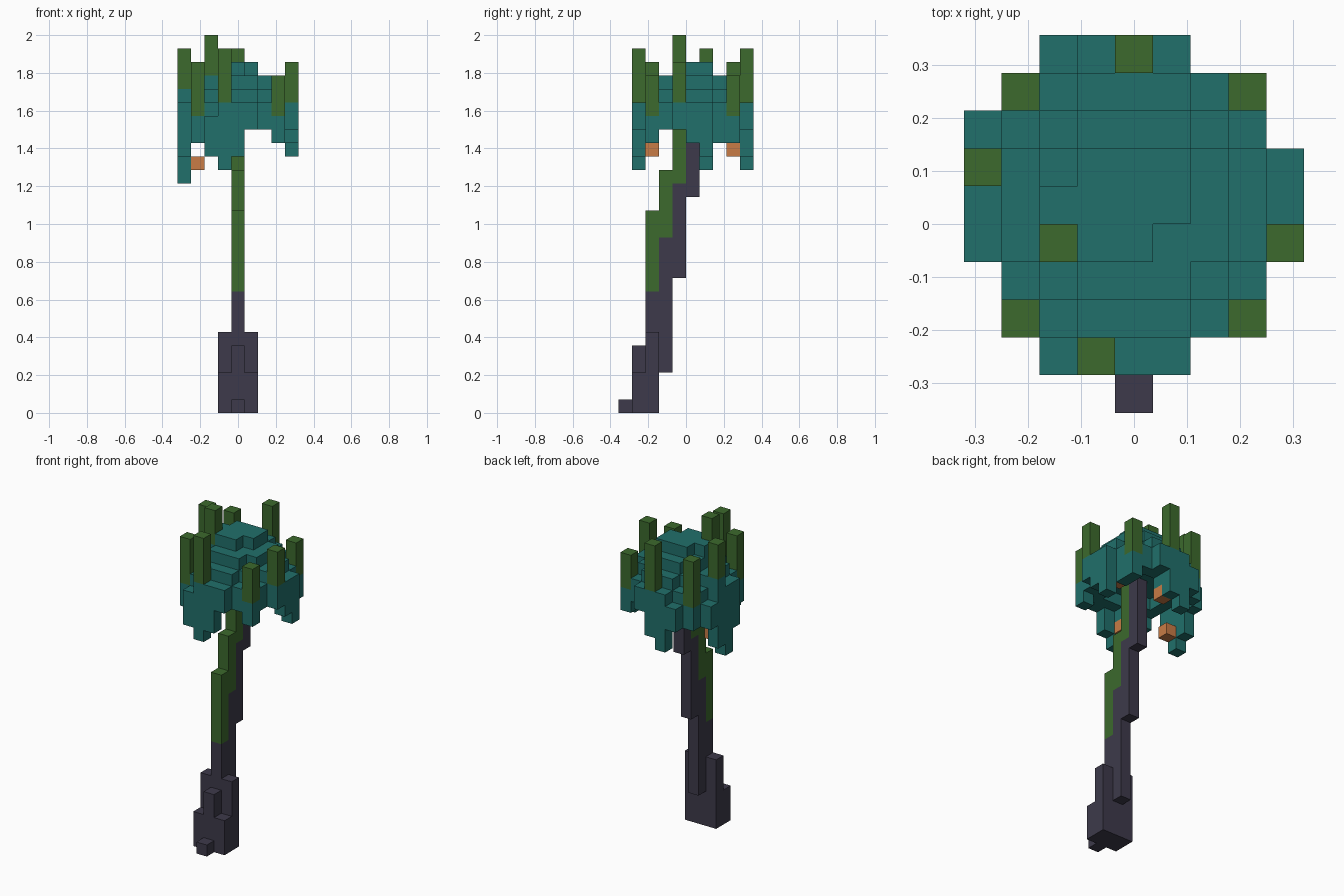
import bpy, bmesh
from mathutils import Vector
from math import radians

cube = bpy.data.objects.get("Cube")
if cube:
    bpy.data.objects.remove(cube, do_unlink=True)

UNIT = 2 / 28                      # edge of one block
ORIGIN = Vector((-4.5, -5, 0))     # grid corner, in blocks


def material(name, rgb):
    m = bpy.data.materials.new(name)
    m.use_nodes = True
    color = (*rgb, 1)
    m.diffuse_color = color
    m.node_tree.nodes["Principled BSDF"].inputs["Base Color"].default_value = color
    return m


def column(x, y, bottom, top):
    """Block cells stacked from bottom up to top."""
    return {(x, y, z) for z in range(bottom, top)}


def blocks(name, cells, mat):
    """Mesh the outer skin of a set of block cells."""
    bm = bmesh.new()
    for cell in sorted(cells):
        for axis in range(3):
            for side in (0, 1):
                near = list(cell)
                near[axis] += 2 * side - 1
                if tuple(near) in cells:
                    continue
                u, v = (axis + 1) % 3, (axis + 2) % 3
                ring = []
                for a, b in ((0, 0), (1, 0), (1, 1), (0, 1)):
                    p = Vector(cell)
                    p[axis] += side
                    p[u] += a
                    p[v] += b
                    ring.append(bm.verts.new((p + ORIGIN) * UNIT))
                bm.faces.new(ring if side else ring[::-1])
    bmesh.ops.remove_doubles(bm, verts=bm.verts, dist=UNIT / 100)
    bmesh.ops.dissolve_limit(bm, angle_limit=radians(1), verts=bm.verts, edges=bm.edges)
    mesh = bpy.data.meshes.new(name)
    bm.to_mesh(mesh)
    bm.free()
    mesh.materials.append(mat)
    obj = bpy.data.objects.new(name, mesh)
    bpy.context.collection.objects.link(obj)
    return obj


bark = material("dark bark", (0.047, 0.042, 0.069))
moss = material("moss green", (0.045, 0.144, 0.026))
leaf = material("teal leaf", (0.015, 0.162, 0.147))
fruit = material("orange fruit", (0.578, 0.202, 0.061))

# Root flare: stepped blocks around the foot of the trunk
root = column(4, 0, 0, 1) | column(4, 1, 0, 5)
for x in (3, 5):
    root |= column(x, 1, 0, 3) | column(x, 2, 0, 6)

# Leaning trunk: each column steps further back
trunk = column(4, 2, 0, 9) | column(4, 3, 3, 13) | column(4, 4, 10, 17) | column(4, 5, 16, 23)
blocks("trunk", root | trunk, bark)

# Moss on the front of the trunk
blocks("trunk_moss", column(4, 2, 9, 15) | column(4, 3, 13, 18) | column(4, 4, 17, 22), moss)

# Canopy: round stepped dome, hollow beneath, with hanging fringe
rows = {1: (2, 5), 2: (1, 7), 3: (1, 7), 4: (0, 8), 5: (0, 8),
        6: (0, 8), 7: (0, 7), 8: (1, 7), 9: (2, 5)}
crown = {(3, 6), (4, 6), (5, 6), (2, 5), (3, 5), (4, 5), (5, 5), (3, 4), (4, 4)}
fringe = {(2, 1): 19, (3, 1): 18, (4, 1): 19, (0, 4): 19, (0, 5): 17, (0, 6): 18,
          (8, 5): 20, (8, 6): 19, (2, 9): 20, (3, 9): 18, (4, 9): 19,
          (3, 2): 20, (4, 8): 20, (0, 7): 20, (7, 7): 20}
canopy = set()
for y, (first, last) in rows.items():
    for x in range(first, last + 1):
        d = (x - 4) ** 2 + (y - 5) ** 2
        if (x, y) in crown:
            top = 26
        elif d <= 5:
            top = 25
        elif d <= 10:
            top = 24
        else:
            top = 23 if d < 18 else 22
        if (x, y) == (0, 6):
            top = 24
        bottom = 22 if d <= 5 else (21 if d < 18 else 20)
        canopy |= column(x, y, fringe.get((x, y), bottom), top)
blocks("canopy", canopy, leaf)

# Upright shoots on the canopy
shoots = [(4, 9, 23, 27), (1, 8, 22, 26), (7, 8, 22, 25), (0, 6, 24, 27), (2, 4, 25, 28),
          (8, 4, 23, 26), (1, 2, 22, 26), (7, 2, 22, 25), (3, 1, 23, 27)]
for i, shoot in enumerate(shoots, 1):
    blocks(f"shoot_{i}", column(*shoot), moss)

# Fruit hanging under the canopy
for i, cell in enumerate([(1, 5, 18), (3, 2, 19), (4, 8, 19), (6, 5, 21)], 1):
    blocks(f"fruit_{i}", {cell}, fruit)
